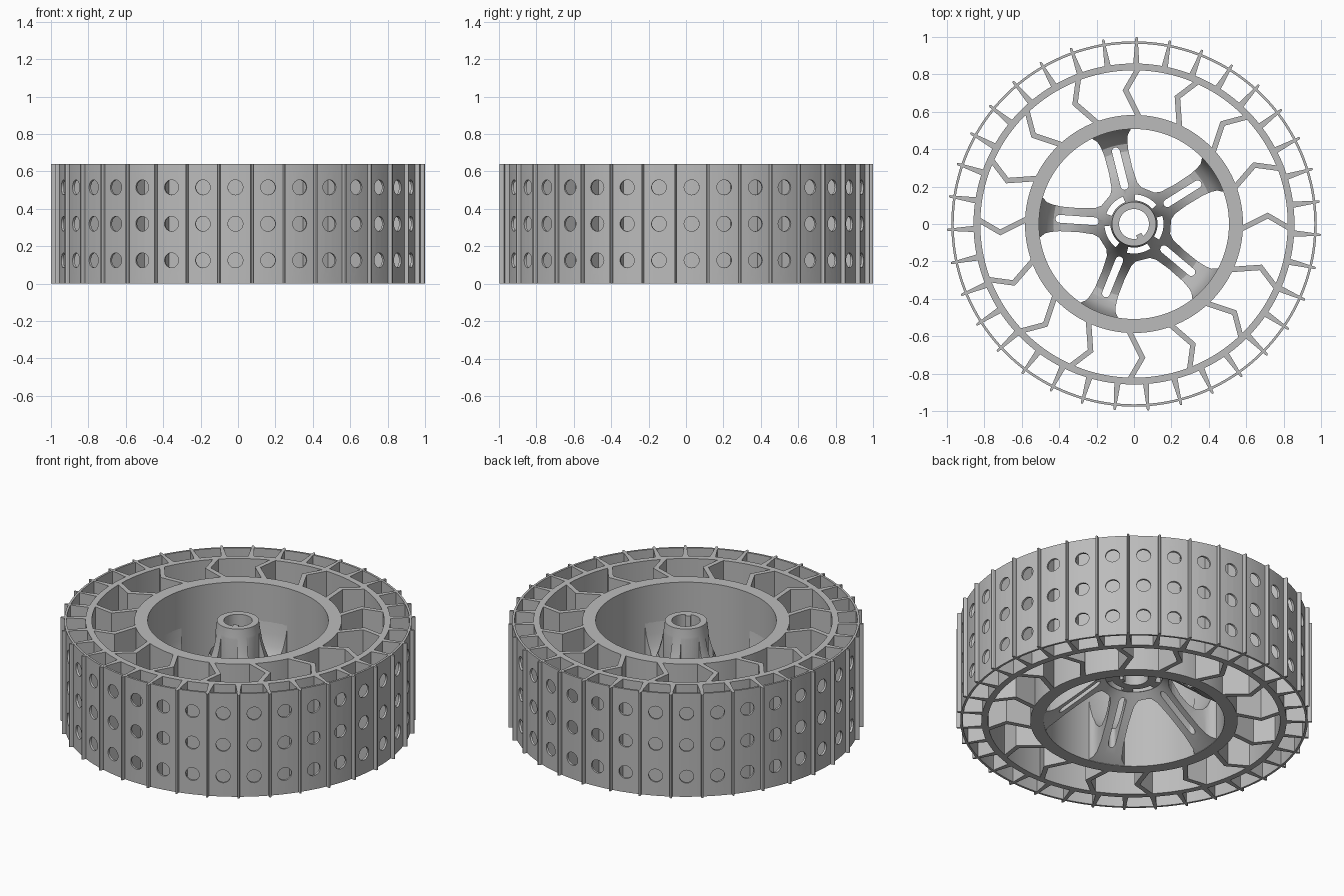
import bpy, bmesh, math
from math import radians, sin, cos, asin, pi
from mathutils import Matrix

if "Cube" in bpy.data.objects:
    bpy.data.objects.remove(bpy.data.objects["Cube"])

HEIGHT = 0.64
PANELS = 35
TREAD_START = radians(89.2)
ARM_START = radians(104)

grey = bpy.data.materials.new("mid grey")
grey.use_nodes = True
grey.diffuse_color = (0.5, 0.5, 0.5, 1)
grey.node_tree.nodes["Principled BSDF"].inputs["Base Color"].default_value = (0.5, 0.5, 0.5, 1)


def polar(r, a):
    return (r * cos(a), r * sin(a))


def add_prism(bm, pts, z0, z1):
    """Closed upright prism over a flat outline."""
    low = [bm.verts.new((x, y, z0)) for x, y in pts]
    high = [bm.verts.new((x, y, z1)) for x, y in pts]
    bm.faces.new(low[::-1])
    bm.faces.new(high)
    n = len(pts)
    for i in range(n):
        j = (i + 1) % n
        bm.faces.new((low[i], low[j], high[j], high[i]))


def add_lathe(bm, profile, steps):
    """Revolve a closed (radius, height) section about z."""
    rings = []
    for i in range(steps):
        x, y = polar(1, 2 * pi * i / steps)
        rings.append([bm.verts.new((r * x, r * y, z)) for r, z in profile])
    n = len(profile)
    for i in range(steps):
        a, b = rings[i], rings[(i + 1) % steps]
        for k in range(n):
            m = (k + 1) % n
            bm.faces.new((a[k], b[k], b[m], a[m]))


def finish(name, bm):
    bmesh.ops.recalc_face_normals(bm, faces=bm.faces[:])
    mesh = bpy.data.meshes.new(name)
    bm.to_mesh(mesh)
    bm.free()
    mesh.materials.append(grey)
    obj = bpy.data.objects.new(name, mesh)
    bpy.context.collection.objects.link(obj)
    return obj


def activate(obj):
    bpy.ops.object.select_all(action='DESELECT')
    obj.select_set(True)
    bpy.context.view_layer.objects.active = obj


def smooth(obj):
    activate(obj)
    bpy.ops.object.shade_smooth_by_angle(angle=radians(30))


def cut(obj, cutter):
    cutter.hide_render = True
    mod = obj.modifiers.new("cut", 'BOOLEAN')
    mod.operation = 'DIFFERENCE'
    mod.solver = 'EXACT'
    mod.object = cutter
    activate(obj)
    bpy.ops.object.modifier_apply(modifier=mod.name)
    bpy.data.objects.remove(cutter)


def ring(name, r0, r1, steps):
    bm = bmesh.new()
    add_lathe(bm, [(r0, 0), (r1, 0), (r1, HEIGHT), (r0, HEIGHT)], steps)
    return finish(name, bm)


# Plain rings
smooth(ring("inner_rim", 0.508, 0.583, 128))
smooth(ring("outer_rim", 0.822, 0.858, 128))

# Thin perforated tread skin
skin = ring("tread_skin", 0.964, 0.977, PANELS * 4)
bm = bmesh.new()
for i in range(PANELS):
    a = TREAD_START + (i + 0.5) * 2 * pi / PANELS
    for z in (0.125, 0.32, 0.515):
        place = (Matrix.Rotation(a, 4, 'Z') @ Matrix.Translation((0.97, 0, z))
                 @ Matrix.Rotation(pi / 2, 4, 'Y'))
        bmesh.ops.create_cone(bm, cap_ends=True, segments=24, radius1=0.04,
                              radius2=0.04, depth=0.08, matrix=place)
cut(skin, finish("hole_cutter", bm))
smooth(skin)

# Tapered tread ribs ending in a narrow ridge
bm = bmesh.new()
half = [(0.85, 0.017), (0.965, 0.008), (0.992, 0.007), (1.0, 0.004)]
outline = half + [(r, -w) for r, w in reversed(half)]
for i in range(PANELS):
    a = TREAD_START + i * 2 * pi / PANELS
    c, s = cos(a), sin(a)
    add_prism(bm, [(r * c - w * s, r * s + w * c) for r, w in reversed(outline)], 0, HEIGHT)
finish("tread_ribs", bm)

# Bent flexible spokes
bm = bmesh.new()
left = [(0.575, 0.025), (0.715, -0.045), (0.83, 0.022)]
for i in range(16):
    a = radians(90) + i * pi / 8
    c, s = cos(a), sin(a)
    path = [(x, -y) for x, y in left]
    loop = [(x, y - 0.016) for x, y in path] + [(x, y + 0.016) for x, y in reversed(path)]
    add_prism(bm, [(x * c - y * s, x * s + y * c) for x, y in loop], 0, HEIGHT)
finish("bent_spokes", bm)

# Bell-shaped hub with boss, bore and flared bowl
bm = bmesh.new()
section = [(0.08, 0.28), (0.16, 0.28), (0.3, 0.16), (0.45, 0.035), (0.512, 0.0),
           (0.512, 0.44), (0.5, 0.34), (0.485, 0.27), (0.46, 0.215), (0.43, 0.185),
           (0.39, 0.175), (0.34, 0.19), (0.28, 0.235), (0.23, 0.295), (0.19, 0.365),
           (0.16, 0.435), (0.138, 0.51), (0.124, 0.59), (0.118, HEIGHT), (0.08, HEIGHT)]
add_lathe(bm, section, 96)
hub = finish("hub_with_arms", bm)

# Openings between arms, lightening slots and slits around the boss
widths = [(0.2, 0.085), (0.225, 0.07), (0.3, 0.064), (0.4, 0.066),
          (0.45, 0.074), (0.48, 0.084), (0.505, 0.105), (0.56, 0.12)]
bm = bmesh.new()
step = 2 * pi / 5
for i in range(5):
    a = ARM_START + i * step
    start = [polar(r, a + asin(w / r)) for r, w in widths]
    end = [polar(r, a + step - asin(w / r)) for r, w in widths]
    add_prism(bm, start + end[::-1], -0.1, 0.8)

    slot = [(r0 + 0.021 * cos(t), 0.021 * sin(t))
            for r0, t0 in ((0.4, -pi / 2), (0.21, pi / 2))
            for t in [t0 + k * pi / 8 for k in range(9)]]
    c, s = cos(a), sin(a)
    add_prism(bm, [(x * c - y * s, x * s + y * c) for x, y in slot], -0.1, 0.8)

    sweep = [a + step / 2 + radians(d) for d in range(-28, 21, 6)]
    add_prism(bm, [polar(0.158, t) for t in sweep]
              + [polar(0.126, t) for t in reversed(sweep)], -0.1, 0.8)
cut(hub, finish("hub_cutter", bm))
smooth(hub)

# Small key inside the bore
bm = bmesh.new()
a = radians(-65)
c, s = cos(a), sin(a)
key = [(0.06, -0.016), (0.085, -0.016), (0.085, 0.016), (0.06, 0.016)]
add_prism(bm, [(x * c - y * s, x * s + y * c) for x, y in key], 0.28, HEIGHT)
finish("bore_key", bm)
